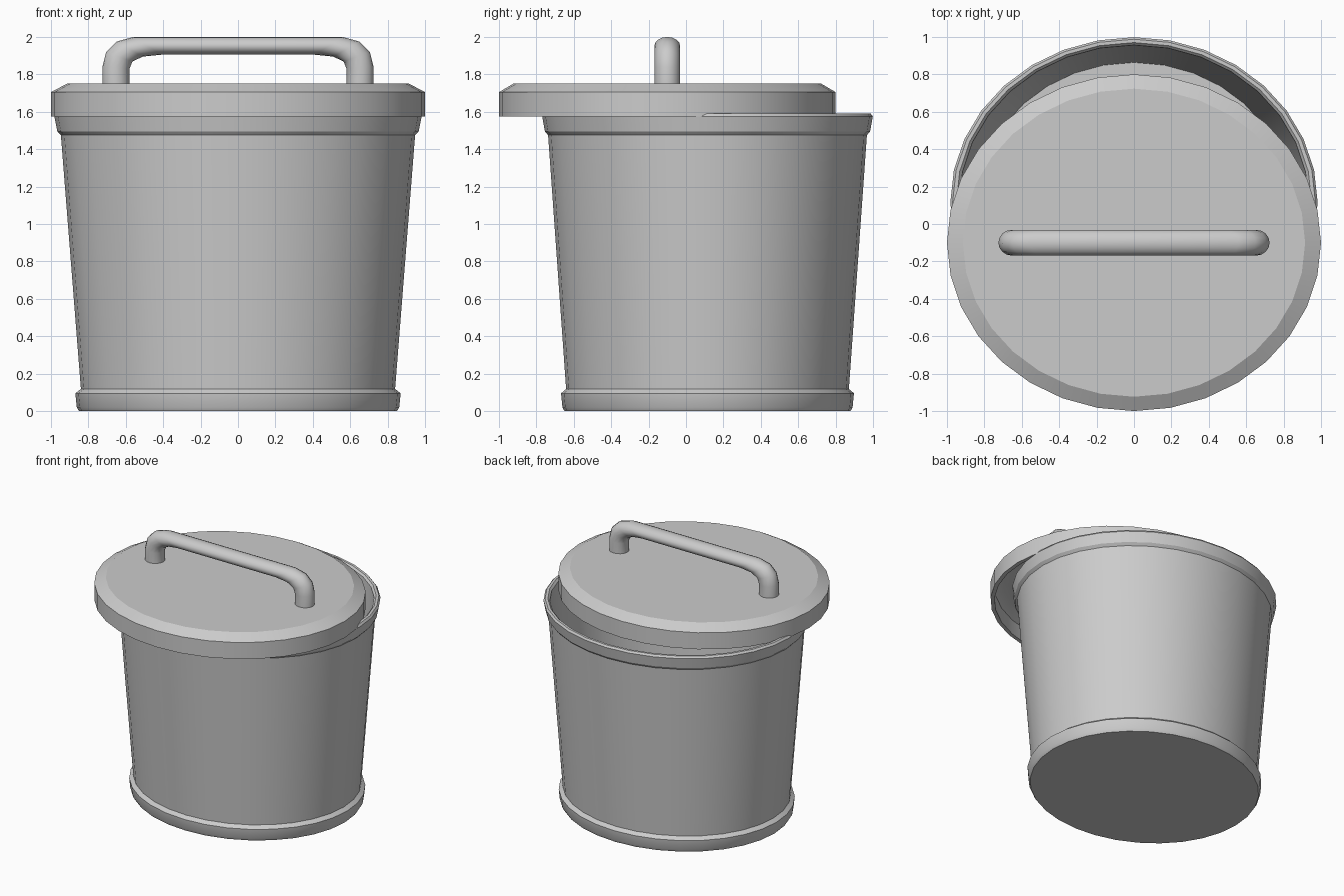
import bpy
import bmesh
import math
from mathutils import Vector

SIDES = 32
OVAL = 0.9  # depth of the oval relative to its width

cube = bpy.data.objects.get("Cube")
if cube:
    bpy.data.objects.remove(cube, do_unlink=True)

grey = bpy.data.materials.new("grey_metal")
grey.use_nodes = True
colour = (0.6, 0.6, 0.6, 1)
grey.diffuse_color = colour
grey.node_tree.nodes["Principled BSDF"].inputs["Base Color"].default_value = colour


def build(name, rings, angle):
    """Skin a list of closed rings, cap both ends and smooth the result."""
    bm = bmesh.new()
    loops = [[bm.verts.new(p) for p in ring] for ring in rings]
    n = len(loops[0])
    for a, b in zip(loops, loops[1:]):
        for i in range(n):
            j = (i + 1) % n
            bm.faces.new((a[i], a[j], b[j], b[i]))
    bm.faces.new(loops[0])
    bm.faces.new(loops[-1])
    bmesh.ops.recalc_face_normals(bm, faces=bm.faces)
    mesh = bpy.data.meshes.new(name)
    bm.to_mesh(mesh)
    bm.free()
    mesh.materials.append(grey)
    obj = bpy.data.objects.new(name, mesh)
    bpy.context.collection.objects.link(obj)
    bpy.ops.object.select_all(action='DESELECT')
    obj.select_set(True)
    bpy.context.view_layer.objects.active = obj
    bpy.ops.object.shade_smooth_by_angle(angle=math.radians(angle))
    return obj


def oval_lathe(name, profile, y):
    """Turn (radius, height) points into an oval vessel centred at depth y."""
    turns = [math.tau * i / SIDES for i in range(SIDES)]
    rings = [[(r * math.cos(t), y + OVAL * r * math.sin(t), z) for t in turns]
             for r, z in profile]
    return build(name, rings, 25)


# Bucket: foot band, tapered wall, rim band, inner wall and floor
oval_lathe("bucket", [
    (0.85, 0), (0.862, 0.02), (0.87, 0.095), (0.84, 0.118),
    (0.947, 1.475), (0.966, 1.495), (0.982, 1.575), (0.97, 1.59),
    (0.95, 1.59), (0.935, 1.575), (0.832, 0.05)], 0.115)

# Lid: bevelled top, straight skirt, hollow underneath
oval_lathe("lid", [
    (0.915, 1.75), (1, 1.705), (1, 1.575),
    (0.97, 1.575), (0.97, 1.69), (0.9, 1.72)], -0.1)

# Handle: outer and inner edge points of one end, mirrored to the other
edges = [
    ((0.725, 1.735), (0.58, 1.735)),
    ((0.725, 1.84), (0.58, 1.83)),
    ((0.705, 1.92), (0.565, 1.868)),
    ((0.65, 1.975), (0.51, 1.895)),
    ((0.56, 2.0), (0.41, 1.905)),
]
edges += [((-a, b), (-c, d)) for (a, b), (c, d) in reversed(edges)]

handle_rings = []
for (ox, oz), (ix, iz) in edges:
    outer, inner = Vector((ox, -0.1, oz)), Vector((ix, -0.1, iz))
    middle, half = (outer + inner) / 2, (outer - inner) / 2
    side = Vector((0, 0.069, 0))
    turns = [math.tau * i / 16 for i in range(16)]
    handle_rings.append([middle + half * math.cos(t) + side * math.sin(t) for t in turns])
build("lid_handle", handle_rings, 40)
